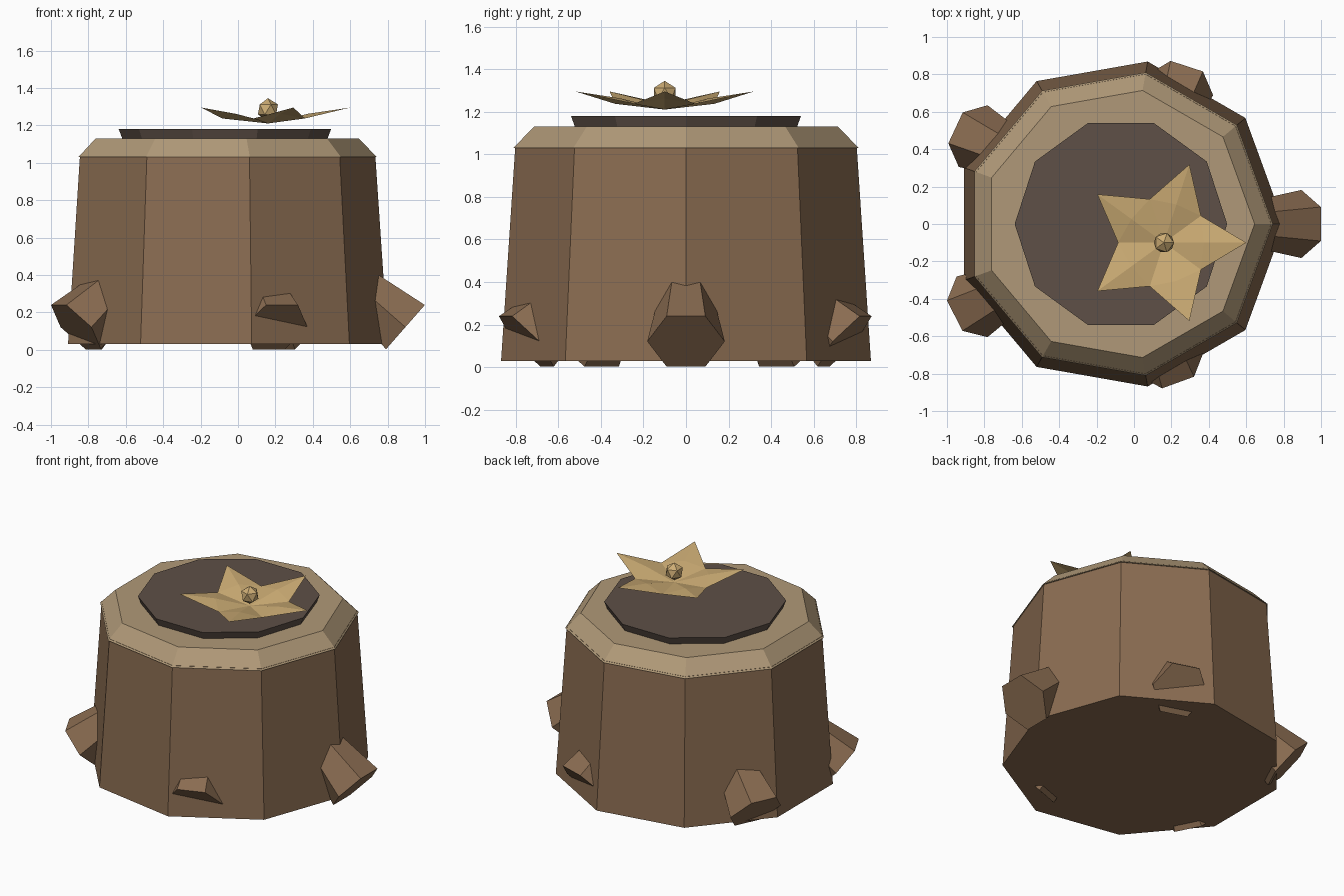
import bpy, bmesh, math
from mathutils import Matrix, Vector

if "Cube" in bpy.data.objects:
    bpy.data.objects.remove(bpy.data.objects["Cube"])


def material(name, rgb):
    lin = [(c / 255 / 12.92) if c < 10 else ((c / 255 + 0.055) / 1.055) ** 2.4 for c in rgb]
    m = bpy.data.materials.new(name)
    m.diffuse_color = (*lin, 1)
    m.use_nodes = True
    m.node_tree.nodes["Principled BSDF"].inputs["Base Color"].default_value = m.diffuse_color
    return m


bark = material("bark brown", (138, 108, 81))
cream = material("cut wood cream", (176, 153, 120))
dark = material("dark heartwood", (94, 80, 71))
gold = material("flower gold", (204, 172, 116))


def add_object(name, bm, mat):
    me = bpy.data.meshes.new(name)
    bm.to_mesh(me)
    bm.free()
    me.materials.append(mat)
    ob = bpy.data.objects.new(name, me)
    bpy.context.collection.objects.link(ob)
    return ob


def stack(name, rings, sides, mat, matrix):
    """Closed solid through rings of (radius, height)."""
    bm = bmesh.new()
    loops = []
    for r, z in rings:
        angles = [2 * math.pi * i / sides for i in range(sides)]
        loops.append([bm.verts.new(matrix @ Vector((r * math.cos(a), r * math.sin(a), z)))
                      for a in angles])
    for lo, hi in zip(loops, loops[1:]):
        for i in range(sides):
            j = (i + 1) % sides
            bm.faces.new((lo[i], lo[j], hi[j], hi[i]))
    bm.faces.new(loops[0][::-1])
    bm.faces.new(loops[-1])
    bmesh.ops.recalc_face_normals(bm, faces=bm.faces)
    return add_object(name, bm, mat)


# Trunk, bevelled rim and dark top disc
centre = Matrix.Translation((-0.08, 0, 0))
stack("trunk", [(0.882, 0.03), (0.814, 1.04)], 9, bark, centre)
stack("rim", [(0.823, 1.03), (0.725, 1.13)], 9, cream, centre)
stack("top_disc", [(0.545, 1.12), (0.568, 1.18)], 10, dark, Matrix.Translation((-0.07, 0, 0)))

# Root stubs: six-sided tapered pegs leaning outward and down
roots = [(0.895, 0.0, 0), (0.25, 0.745, 72), (-0.86, 0.47, 155),
         (-0.866, -0.443, 207), (0.2, -0.75, 290)]
for k, (x, y, deg) in enumerate(roots):
    a = math.radians(deg)
    tangent = Vector((-math.sin(a), math.cos(a), 0))
    axis = Vector((0.752 * math.cos(a), 0.752 * math.sin(a), -0.659))
    basis = Matrix((tangent, axis.cross(tangent), axis)).transposed().to_4x4()
    m = Matrix.Translation((x, y, 0.121)) @ basis
    stack(f"root_{k + 1}", [(0.115, -0.4), (0.182, 0.0)], 6, bark, m)

# Flower: five creased petals sharing their inner corners
FX, FY = 0.16, -0.1


def polar(r, deg, z):
    a = math.radians(deg)
    return (FX + r * math.cos(a), FY + r * math.sin(a), z)


bm = bmesh.new()
heart = bm.verts.new((FX, FY, 1.21))
notches = [bm.verts.new(polar(0.245, 72 * i + 36, 1.237)) for i in range(5)]
for i in range(5):
    ridge = bm.verts.new(polar(0.215, 72 * i, 1.262))
    tip = bm.verts.new(polar(0.44, 72 * i, 1.295))
    right, left = notches[i - 1], notches[i]
    for tri in ((heart, right, ridge), (heart, ridge, left),
                (right, tip, ridge), (ridge, tip, left)):
        bm.faces.new(tri)
add_object("flower_petals", bm, gold)

# Flower centre bead
bm = bmesh.new()
bmesh.ops.create_icosphere(bm, subdivisions=1, radius=0.06,
                           matrix=Matrix.Translation((FX, FY, 1.285)))
add_object("flower_bead", bm, gold)
